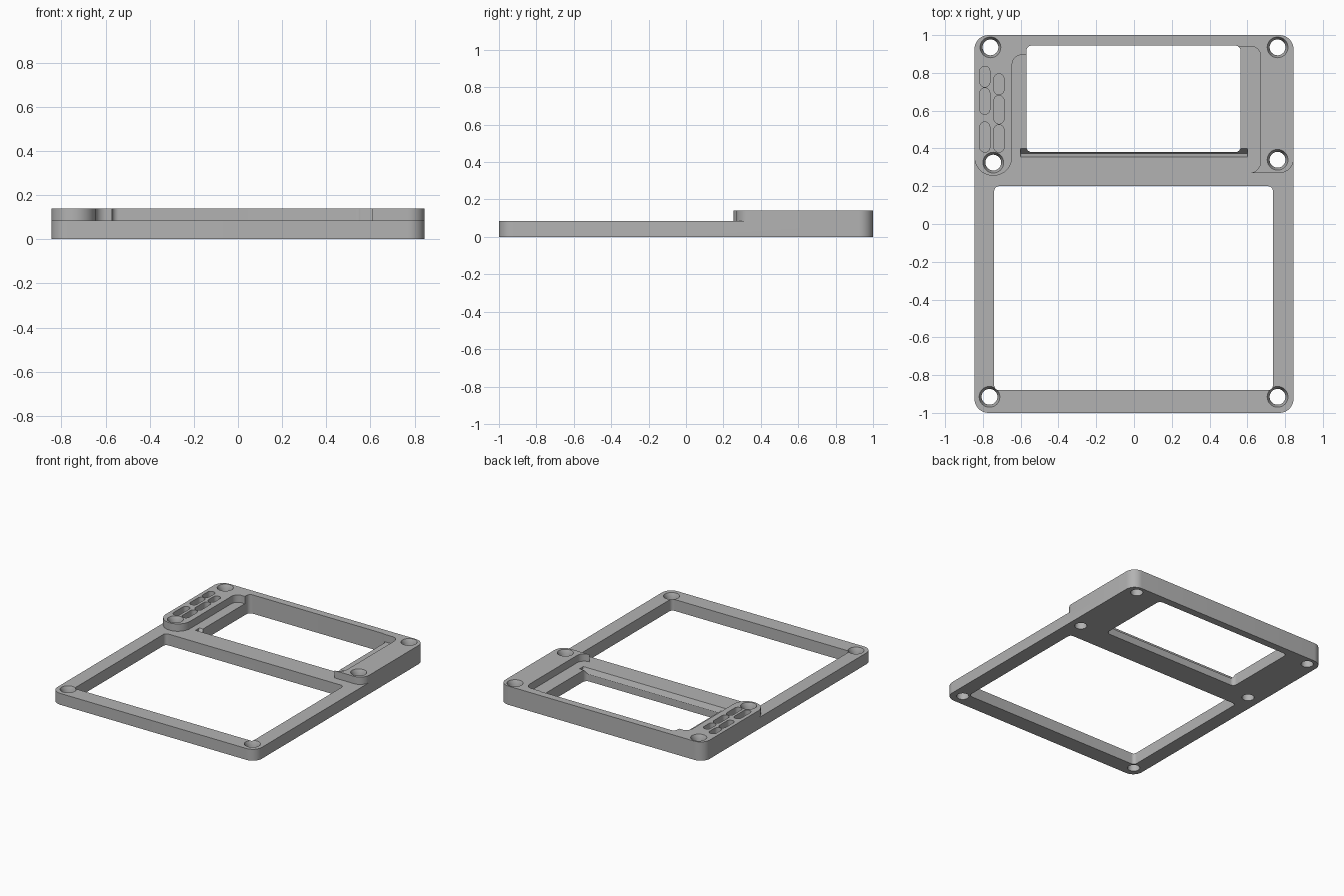
import bpy, bmesh
from math import cos, sin, radians

cube = bpy.data.objects.get("Cube")
if cube:
    bpy.data.objects.remove(cube, do_unlink=True)

LOW, TOP = 0.085, 0.14

grey = bpy.data.materials.new("plain grey")
grey.use_nodes = True
grey.diffuse_color = (0.45, 0.45, 0.45, 1)
grey.node_tree.nodes["Principled BSDF"].inputs["Base Color"].default_value = (0.45, 0.45, 0.45, 1)


def arc(cx, cy, r, start, end, steps=10):
    angles = [radians(start + (end - start) * i / steps) for i in range(steps + 1)]
    return [(cx + r * cos(a), cy + r * sin(a)) for a in angles]


def rounded(x0, x1, y0, y1, r):
    return (arc(x1 - r, y1 - r, r, 0, 90) + arc(x0 + r, y1 - r, r, 90, 180)
            + arc(x0 + r, y0 + r, r, 180, 270) + arc(x1 - r, y0 + r, r, 270, 360))


def loft(name, rings):
    """Closed solid through a stack of matching rings of 3D points."""
    bm = bmesh.new()
    loops = [[bm.verts.new(p) for p in ring] for ring in rings]
    n = len(loops[0])
    for a, b in zip(loops, loops[1:]):
        for i in range(n):
            j = (i + 1) % n
            bm.faces.new((a[i], a[j], b[j], b[i]))
    bm.faces.new(loops[0])
    bm.faces.new(loops[-1])
    bmesh.ops.remove_doubles(bm, verts=bm.verts, dist=1e-5)
    bmesh.ops.recalc_face_normals(bm, faces=bm.faces)
    mesh = bpy.data.meshes.new(name)
    bm.to_mesh(mesh)
    bm.free()
    mesh.materials.append(grey)
    obj = bpy.data.objects.new(name, mesh)
    bpy.context.collection.objects.link(obj)
    return obj


def prism(name, outline, z0, z1):
    return loft(name, [[(x, y, z) for x, y in outline] for z in (z0, z1)])


# Outer block
frame = prism("faceplate_frame", rounded(-0.845, 0.845, -1, 1, 0.075), 0, TOP)
cutters = []

# Step that leaves the raised border and two side pads at the back
step = [(-1, -1.2), (1, -1.2), (1, 0.345)]
step += arc(0.77, 0.345, 0.075, 0, -90)
step += arc(0.61, 0.33, 0.06, -90, 0)
step += arc(0.62, 0.89, 0.05, 0, 90)
step += [(0, 0.94), (0, 0.895)]
step += arc(-0.595, 0.845, 0.05, 90, 180)
step += arc(-0.745, 0.355, 0.1, 0, -180, 20)
step += [(-1, 0.355)]
cutters.append(prism("step_cutter", step, LOW, 0.3))

# Large front opening and smaller back opening
cutters.append(prism("front_opening_cutter", rounded(-0.74, 0.735, -0.88, 0.2, 0.025), -0.1, 0.3))
cutters.append(prism("back_opening_cutter", rounded(-0.57, 0.565, 0.38, 0.945, 0.03), -0.1, 0.3))

# Sloped groove along the front edge of the back opening
groove = [(0.355, LOW), (0.374, 0.045), (0.4, LOW), (0.4, 0.1), (0.355, 0.1)]
cutters.append(loft("groove_cutter", [[(x, y, z) for y, z in groove] for x in (-0.6, 0.6)]))

# Countersunk screw holes
for x, y, top in ((-0.76, 0.935, TOP), (0.76, 0.935, TOP), (-0.745, 0.325, TOP),
                  (0.76, 0.34, TOP), (-0.765, -0.915, LOW), (0.76, -0.915, LOW)):
    profile = ((0.042, -0.1), (0.042, top - 0.03), (0.055, top), (0.055, 0.3))
    cutters.append(loft("screw_hole_cutter", [
        [(px, py, z) for px, py in arc(x, y, r, 0, 360, 32)[:-1]] for r, z in profile]))

# Two columns of shallow slots in the right-hand pad
columns = {-0.79: ((0.725, 0.835), (0.58, 0.72), (0.38, 0.54)),
           -0.715: ((0.685, 0.795), (0.53, 0.68), (0.38, 0.525))}
for x, spans in columns.items():
    for y0, y1 in spans:
        outline = arc(x, y1 - 0.027, 0.027, 0, 180) + arc(x, y0 + 0.027, 0.027, 180, 360)
        cutters.append(prism("slot_cutter", outline, 0.09, 0.3))

# Cut everything, then drop the cutters
bpy.context.view_layer.objects.active = frame
frame.select_set(True)
for cutter in cutters:
    cutter.hide_render = True
    mod = frame.modifiers.new("cut", "BOOLEAN")
    mod.operation = "DIFFERENCE"
    mod.solver = "EXACT"
    mod.object = cutter
    bpy.ops.object.modifier_apply(modifier=mod.name)
    bpy.data.objects.remove(cutter, do_unlink=True)

bpy.ops.object.shade_smooth_by_angle(angle=radians(30))
